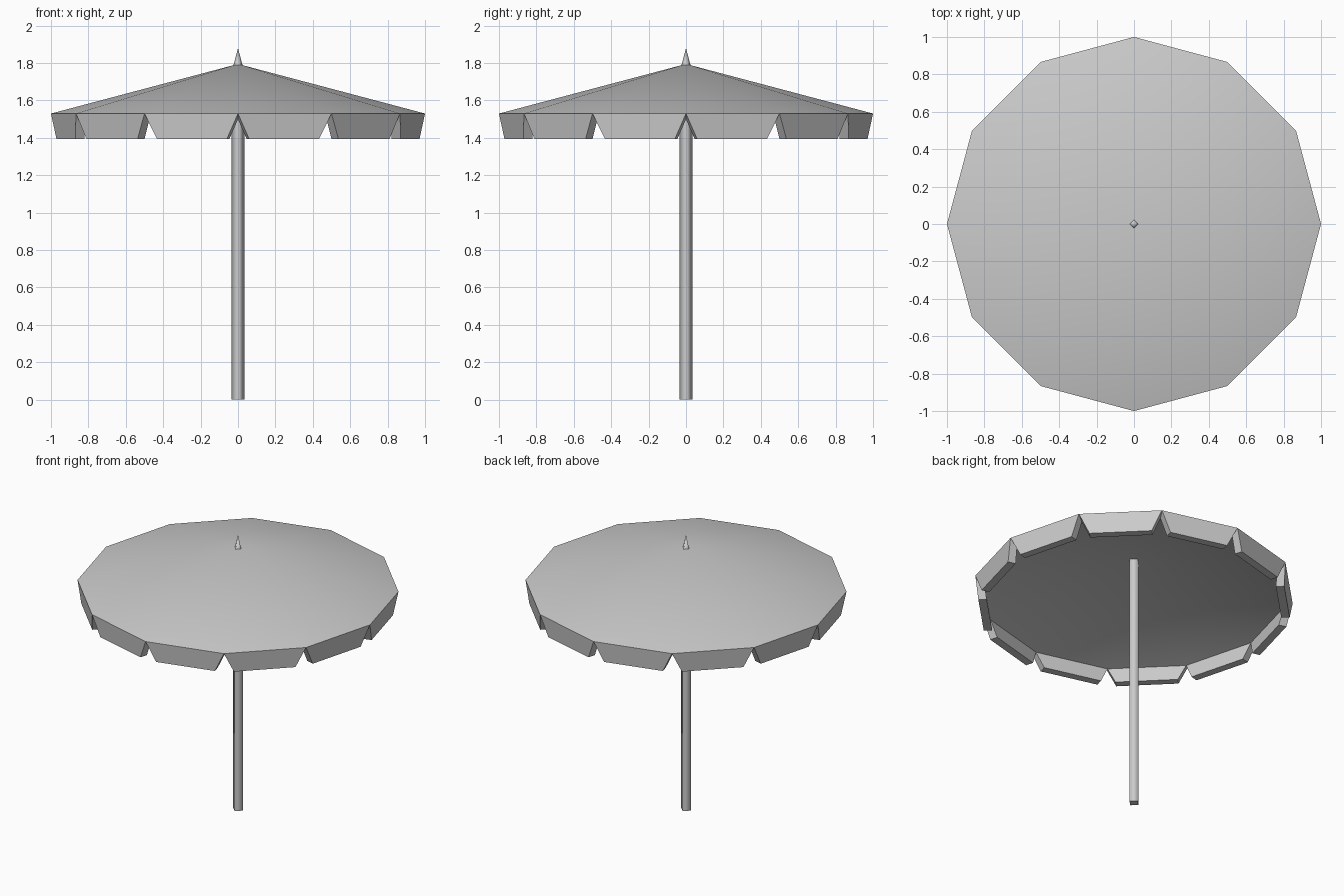
import bpy, math

if "Cube" in bpy.data.objects:
    bpy.data.objects.remove(bpy.data.objects["Cube"])

N = 12


def make_object(name, verts, faces):
    mesh = bpy.data.meshes.new(name)
    mesh.from_pydata(verts, [], faces)
    mesh.update()
    obj = bpy.data.objects.new(name, mesh)
    bpy.context.collection.objects.link(obj)
    return obj


def corner(i, r, z):
    a = math.tau * i / N
    return (r * math.cos(a), r * math.sin(a), z)


def flap_bottom(i, r, z, t, inset):
    """Point at fraction t along side i, pulled inward by inset."""
    p, q = corner(i, r, z), corner(i + 1, r, z)
    m = math.tau * (i + 0.5) / N
    return (p[0] + (q[0] - p[0]) * t - inset * math.cos(m),
            p[1] + (q[1] - p[1]) * t - inset * math.sin(m), z)


# Canopy: thick twelve-sided cone with a tapered hanging flap on each side
verts = [(0, 0, 1.795), (0, 0, 1.743)]
verts += [corner(i, 1.0, 1.53) for i in range(N)]
verts += [corner(i, 0.947, 1.50) for i in range(N)]
faces = []
for i in range(N):
    j = (i + 1) % N
    oa, ob, ia, ib = 2 + i, 2 + j, 2 + N + i, 2 + N + j
    k = len(verts)
    for inset in (0.013, 0.065):
        verts += [flap_bottom(i, 1.0, 1.395, t, inset) for t in (0.125, 0.875)]
    faces += [
        (0, oa, ob), (1, ib, ia),               # top and underside
        (oa, k, k + 1, ob),                     # flap outside
        (ia, ib, k + 3, k + 2),                 # flap inside
        (k, k + 2, k + 3, k + 1),               # flap bottom
        (oa, ia, k + 2, k), (ob, k + 1, k + 3, ib),  # flap ends
    ]
canopy = make_object("canopy", verts, faces)
bpy.context.view_layer.objects.active = canopy
canopy.select_set(True)
bpy.ops.object.shade_smooth_by_angle(angle=math.radians(20))


def four_sided(name, r1, r2, z0, z1):
    """Four-sided post or spike with corners on the axes and smooth sides."""
    bpy.ops.mesh.primitive_cone_add(vertices=4, radius1=r1, radius2=r2,
                                    depth=z1 - z0, location=(0, 0, (z0 + z1) / 2))
    obj = bpy.context.object
    obj.name = name
    for p in obj.data.polygons:
        p.use_smooth = abs(p.normal.z) < 0.9
    return obj


# Pole and the spike on top
four_sided("pole", 0.036, 0.036, 0.0, 1.77)
four_sided("finial", 0.025, 0.0, 1.785, 1.88)
